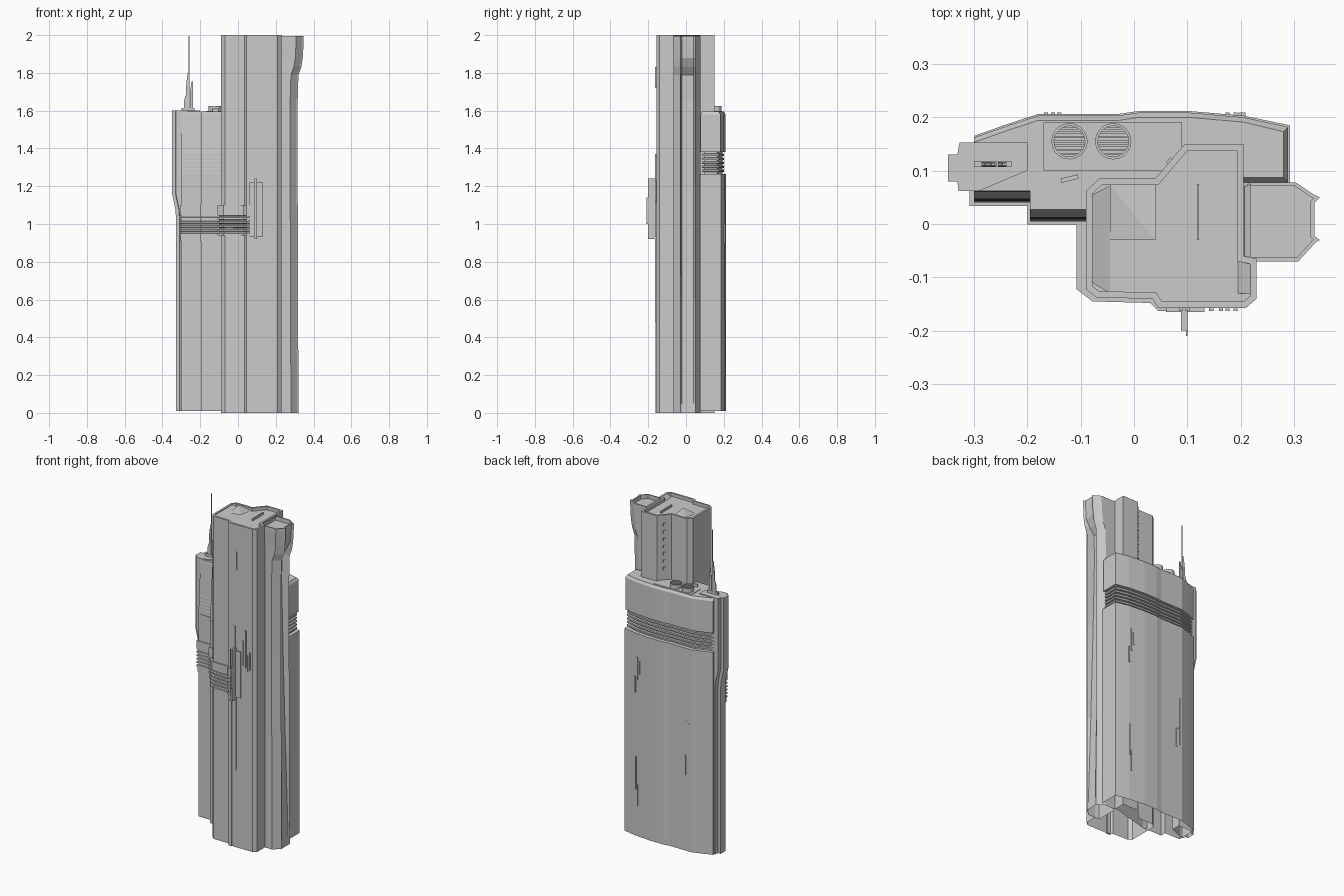
import bpy, bmesh, math
from mathutils import Vector


def finish(name, bm):
    bmesh.ops.recalc_face_normals(bm, faces=bm.faces)
    me = bpy.data.meshes.new(name)
    bm.to_mesh(me)
    bm.free()
    ob = bpy.data.objects.new(name, me)
    bpy.context.collection.objects.link(ob)
    return ob


def loft(name, rings, bottom=False, top=True):
    """Skin a stack of (outline, z) sections that share a point count."""
    bm = bmesh.new()
    vs = [[bm.verts.new((x, y, z)) for x, y in pts] for pts, z in rings]
    n = len(vs[0])
    for a, b in zip(vs, vs[1:]):
        for i in range(n):
            j = (i + 1) % n
            bm.faces.new((a[i], a[j], b[j], b[i]))
    if bottom:
        bm.faces.new(vs[0])
    if top:
        bm.faces.new(vs[-1])
    return finish(name, bm)


def inset(pts, d):
    """Offset a counter-clockwise outline inwards with mitred corners."""
    out = []
    for i, p in enumerate(pts):
        p = Vector(p)
        a = (p - Vector(pts[i - 1])).normalized()
        b = (Vector(pts[(i + 1) % len(pts)]) - p).normalized()
        na, nb = Vector((-a.y, a.x)), Vector((-b.y, b.x))
        m = (na + nb) / max(0.4, 1 + na.dot(nb))
        out.append(tuple(p + m * d))
    return out


def box(name, x, y, z, rot=0):
    cx, cy = sum(x) / 2, sum(y) / 2
    hx, hy = (x[1] - x[0]) / 2, (y[1] - y[0]) / 2
    c, s = math.cos(rot), math.sin(rot)
    pts = [(cx + c * u - s * v, cy + s * u + c * v)
           for u, v in ((-hx, -hy), (hx, -hy), (hx, hy), (-hx, hy))]
    return loft(name, [(pts, z[0]), (pts, z[1])], bottom=True)


def panel(name, pts):
    bm = bmesh.new()
    v = [bm.verts.new(p) for p in pts]
    for i in range(1, len(v) - 1):
        bm.faces.new((v[0], v[i], v[i + 1]))
    return finish(name, bm)


# Main tower: full-height stepped shaft with a parapet roof
main = [(-0.09, -0.122), (-0.07, -0.138), (0.035, -0.14), (0.045, -0.157),
        (0.21, -0.157), (0.23, -0.14), (0.23, -0.065), (0.205, -0.06), (0.205, 0.15),
        (0.095, 0.15), (0.04, 0.085), (-0.065, 0.085), (-0.09, 0.062)]
rim = inset(main, 0.012)
loft("main_tower", [(main, 0), (main, 2.0), (rim, 2.0), (rim, 1.98)])
panel("roof_left_slope", [(-0.078, -0.11, 1.995), (-0.045, -0.13, 1.982),
                          (-0.045, 0.072, 1.982), (-0.078, 0.055, 1.995)])
panel("roof_hatch", [(-0.045, 0.073, 1.996), (-0.045, -0.03, 1.983),
                     (0.04, -0.03, 1.996), (0.04, 0.073, 1.983)])
box("roof_ridge", (0.118, 0.122), (-0.03, 0.075), (1.98, 1.995))
panel("roof_right_slope", [(0.195, -0.13, 1.98), (0.218, -0.13, 1.999),
                           (0.218, 0.075, 1.999), (0.195, 0.075, 1.98)])
box("corner_rib", (0.048, 0.068), (-0.162, -0.15), (0.0, 0.9))


# Side buttress: grooved, tapering, flaring into a capital at the top
def fin_ring(edge, depth, front=-0.066):
    g = edge - depth
    return [(0.2, front), (edge - 0.04, front), (edge - 0.008, -0.035), (edge, -0.03),
            (g, -0.022), (g, 0.04), (edge, 0.05), (edge - 0.012, 0.056),
            (edge - 0.045, 0.078), (0.2, 0.078)]


fin_top = fin_ring(0.348, 0.01, -0.07)
fin_rim = inset(fin_top, 0.007)
loft("side_buttress", [(fin_ring(0.32, 0.002), 0), (fin_ring(0.32, 0.004), 0.05),
                       (fin_ring(0.318, 0.02), 0.6), (fin_ring(0.316, 0.035), 1.2),
                       (fin_ring(0.316, 0.045), 1.65), (fin_ring(0.32, 0.045), 1.79),
                       (fin_ring(0.335, 0.03), 1.83), (fin_ring(0.343, 0.012), 1.88),
                       (fin_top, 1.97), (fin_top, 1.995), (fin_rim, 1.995), (fin_rim, 1.97)])


# Lower slab: back faces step in at the ribbed collar, front faces lean back
def slab(d, f):
    return [(-0.3, 0.04 + f), (-0.195, 0.04 + f), (-0.195, 0.005 + f), (-0.06, 0.005 + f),
            (0.2, 0.075 + d), (0.292 - d, 0.075 + d), (0.292 - d, 0.185 - d),
            (0.205, 0.203 - d), (0.1, 0.212 - d), (0.01, 0.212 - d), (-0.03, 0.206 - d),
            (-0.18, 0.206 - d), (-0.235, 0.188 - d), (-0.3, 0.165 - d)]


rings = [(slab(0, 0), 0.01), (slab(0, 0), 1.265), (slab(0.02, 0.002), 1.266)]
for i in range(5):
    z = 1.275 + i * 0.021
    rings += [(slab(d, 0.003 + i * 0.001), z + h)
              for d, h in ((0.02, 0), (0.01, 0.002), (0.01, 0.012), (0.02, 0.014))]
rings += [(slab(0.02, 0.008), 1.381), (slab(0.003, 0.008), 1.382),
          (slab(0.003, 0.02), 1.58), (slab(0.012, 0.022), 1.595)]
loft("lower_slab", rings)
box("roof_deck", (-0.17, 0.09), (0.1, 0.19), (1.59, 1.598))


# End column on the left, swelling outwards above the band
def column(e):
    return [(-0.29, 0.062), (e + 0.02, 0.062), (e + 0.018, 0.08), (e, 0.08), (e, 0.13),
            (e + 0.018, 0.13), (e + 0.022, 0.153), (-0.2, 0.153), (-0.2, 0.1)]


loft("end_column", [(column(-0.328), 0.01), (column(-0.328), 1.03), (column(-0.332), 1.08),
                    (column(-0.349), 1.16), (column(-0.349), 1.6)])

# Wrapping band with horizontal ribs around the front-left corner
band = [(-0.308, 0.034), (-0.2, 0.034), (-0.2, -0.001), (-0.108, -0.001), (-0.108, -0.122),
        (-0.078, -0.145), (0.03, -0.148), (0.045, -0.163), (0.07, -0.163), (0.07, 0.05),
        (-0.308, 0.08)]
slim = inset(band, 0.008)
rings = [(band, 0.94)]
for i in range(5):
    z = 0.95 + i * 0.021
    rings += [(band, z), (slim, z + 0.003), (slim, z + 0.009), (band, z + 0.012)]
rings += [(band, 1.1)]
loft("wrap_band", rings, bottom=True)
box("band_lower_trim", (-0.304, -0.1), (0.036, 0.08), (0.91, 0.945))
box("band_lower_trim_step", (-0.2, -0.085), (0.0, 0.05), (0.91, 0.945))

# Sign plate with a projecting blade on the front
box("front_plate", (0.06, 0.132), (-0.165, -0.155), (0.935, 1.22))
box("front_blade", (0.088, 0.1), (-0.2, -0.155), (0.92, 1.24))
box("blade_spike", (0.097, 0.1), (-0.21, -0.195), (1.0, 1.14))

# Vertical window slits: x, bottom, top, on front and back
for x, a, b in ((0.095, 0.48, 0.93), (0.088, 0.85, 1.37), (0.1, 1.72, 1.83), (0.145, 1.14, 1.29),
                (0.163, 1.13, 1.36), (0.175, 1.11, 1.21), (0.19, 1.12, 1.23)):
    box("front_slit", (x - 0.004, x + 0.004), (-0.163, -0.15), (a, b))
for x, a, b in ((-0.165, 0.5, 0.8), (-0.152, 0.6, 0.82), (-0.14, 0.48, 0.6), (0.19, 0.98, 1.12),
                (0.175, 1.02, 1.1), (0.205, 0.9, 1.0), (0.2, 0.3, 0.5), (0.19, 0.2, 0.33)):
    box("back_slit", (x - 0.004, x + 0.004), (0.195, 0.209), (a, b))
for i in range(7):
    box("chamfer_window", (0.06, 0.072), (0.115, 0.121), (1.66 + i * 0.045, 1.68 + i * 0.045),
        math.atan2(0.065, 0.055))

# Rooftop fans: round housing, inner dish and slats
for fx in (-0.121, -0.039):
    circ = [[(fx + r * math.cos(t * math.tau / 20), 0.155 + r * math.sin(t * math.tau / 20))
             for t in range(20)] for r in (0.034, 0.029)]
    loft("fan_housing", [(circ[0], 1.59), (circ[0], 1.625), (circ[1], 1.625), (circ[1], 1.608)])
    for k in range(-3, 4):
        w = math.sqrt(0.029 ** 2 - (k * 0.008) ** 2)
        box("fan_slat", (fx - w, fx + w), (0.153 + k * 0.008, 0.157 + k * 0.008), (1.612, 1.62))
box("roof_vent", (-0.137, -0.104), (0.081, 0.089), (1.59, 1.612), 0.25)

# Antenna cluster with a stepped base and tall needle
box("antenna_base", (-0.3, -0.23), (0.107, 0.117), (1.59, 1.615))
for x, w, h in ((-0.268, 0.008, 1.8), (-0.247, 0.008, 1.755), (-0.28, 0.006, 1.68)):
    a = [(x - w, 0.108), (x + w, 0.108), (x + w, 0.116), (x - w, 0.116)]
    b = [(x + 0.001, 0.11), (x + w, 0.11), (x + w, 0.114), (x + 0.001, 0.114)]
    loft("antenna_mast", [(a, 1.6), (a, 1.6 + (h - 1.6) * 0.6), (b, h)])
box("antenna_needle", (-0.261, -0.257), (0.11, 0.114), (1.6, 1.995))
